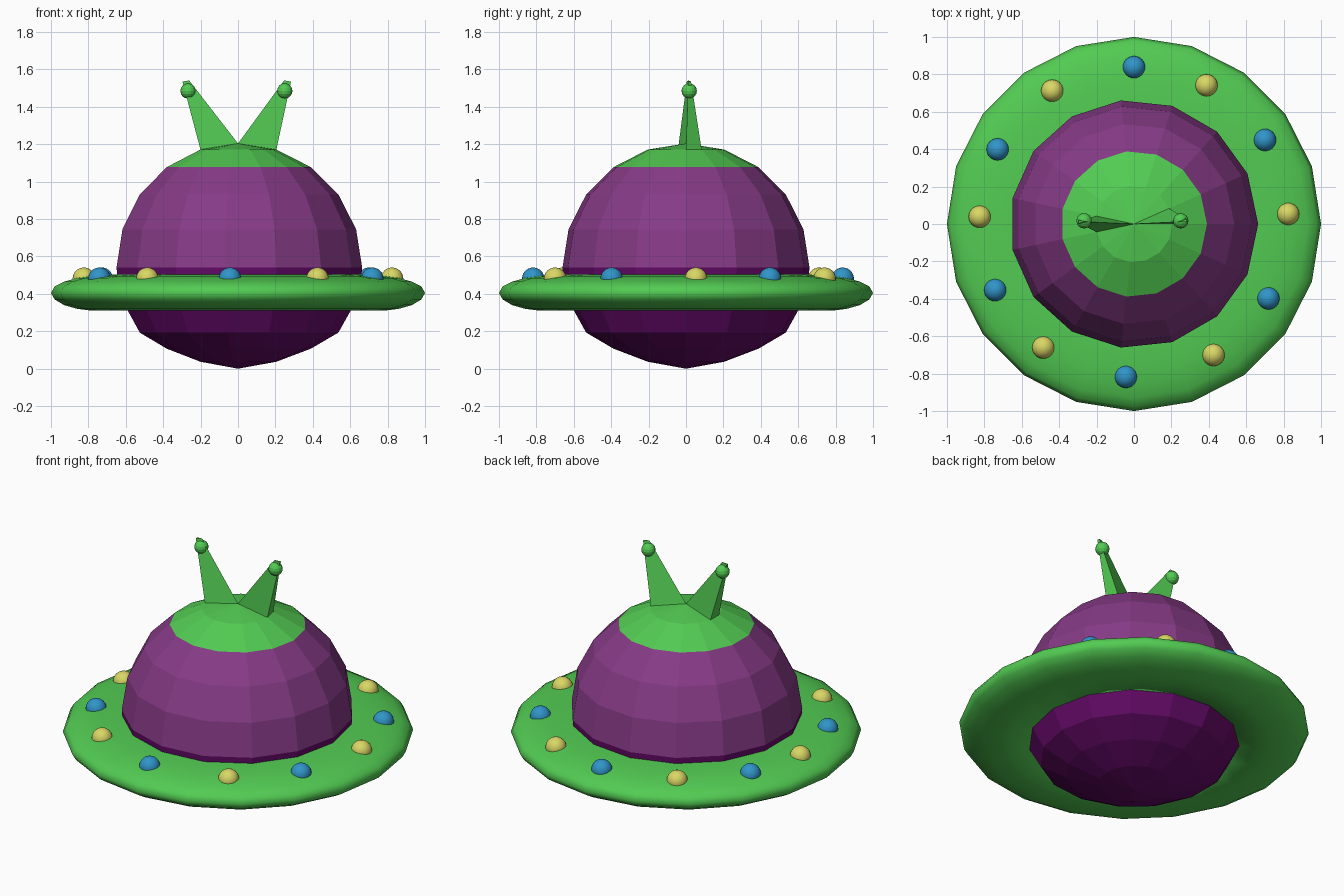
import bpy, bmesh
from math import sin, cos, radians, tau
from mathutils import Vector

if "Cube" in bpy.data.objects:
    bpy.data.objects.remove(bpy.data.objects["Cube"])


def material(name, rgb):
    m = bpy.data.materials.new(name)
    m.diffuse_color = (*rgb, 1)
    m.use_nodes = True
    m.node_tree.nodes["Principled BSDF"].inputs["Base Color"].default_value = m.diffuse_color
    return m


GREEN = material("green", (0.085, 0.6, 0.085))
PURPLE = material("purple", (0.24, 0.043, 0.24))
DARK = material("dark_purple", (0.13, 0.003, 0.14))
YELLOW = material("yellow", (0.7, 0.68, 0.13))
BLUE = material("blue", (0.03, 0.3, 0.58))


def finish(bm, name, mat, smooth=False):
    bmesh.ops.recalc_face_normals(bm, faces=bm.faces)
    for f in bm.faces:
        f.smooth = smooth
    me = bpy.data.meshes.new(name)
    bm.to_mesh(me)
    bm.free()
    me.materials.append(mat)
    ob = bpy.data.objects.new(name, me)
    bpy.context.collection.objects.link(ob)
    return ob


def lathe(profile, sides, closed=False):
    """Turn (radius, z) points about the z axis; radius 0 gives a pole."""
    bm = bmesh.new()
    rings = []
    for r, z in profile:
        if r == 0:
            rings.append([bm.verts.new((0, 0, z))] * sides)
        else:
            rings.append([bm.verts.new((r * cos(tau * i / sides), r * sin(tau * i / sides), z))
                          for i in range(sides)])
    pairs = list(zip(rings, rings[1:])) + ([(rings[-1], rings[0])] if closed else [])
    for a, b in pairs:
        for i in range(sides):
            j = (i + 1) % sides
            bm.faces.new(dict.fromkeys((a[i], a[j], b[j], b[i])))
    return bm


def ball(name, loc, r, mat, segs, rings, smooth):
    bm = bmesh.new()
    bmesh.ops.create_uvsphere(bm, u_segments=segs, v_segments=rings, radius=r)
    finish(bm, name, mat, smooth).location = loc


# Body: dark lower hull, purple dome, green cap (15 sides)
R, CZ = 0.664, 0.54
arc = [(R * sin(radians(a)), CZ + R * cos(radians(a))) for a in (90, 72, 54, 36, 18)]
hull = [(0, 0), (0.205, 0.037), (0.39, 0.107), (0.537, 0.193), (0.63, 0.36), (0.66, 0.5), arc[0]]
finish(lathe(hull, 15), "lower_hull", DARK)
finish(lathe(arc[:4], 15), "dome", PURPLE)

# Cap with two antennae tapered out of its top triangles
cap = lathe(arc[3:] + [(0, CZ + R)], 15)
cap.faces.ensure_lookup_table()
for sector, tip in ((0, (0.27, 0.017, 1.537)), (7, (-0.285, 0.012, 1.537))):
    cap.faces.ensure_lookup_table()
    top = [f for f in cap.faces if len(f.verts) == 3 and f.calc_center_median().z > 1.17]
    ang = tau * (sector + 0.5) / 15
    face = max(top, key=lambda f: f.calc_center_median().dot(Vector((cos(ang), sin(ang), 0))))
    new = bmesh.ops.extrude_discrete_faces(cap, faces=[face])["faces"][0]
    c = new.calc_center_median()
    for v in new.verts:
        v.co = Vector(tip) + (v.co - c) * 0.18
finish(cap, "cap_with_antennae", GREEN)
for side, x in (("right", 0.25), ("left", -0.267)):
    ball(side + "_antenna_ball", (x, 0.017, 1.485), 0.041, GREEN, 16, 8, False)

# Saucer rim (20 sides, rounded edge)
rim = [(0.55, 0.31), (0.78, 0.31), (0.86, 0.32), (0.93, 0.34), (0.98, 0.37), (1.0, 0.405),
       (0.98, 0.44), (0.93, 0.465), (0.86, 0.485), (0.78, 0.496), (0.66, 0.503), (0.55, 0.503)]
finish(lathe(rim, 20, closed=True), "saucer_rim", GREEN, True)

# Twelve alternating lights
angles = (90, 62, 32, 3, -29.5, -59, -93, -126, -154, 178, 152, 122)
for i, a in enumerate(angles):
    a = radians(a)
    ball(f"light_{i + 1}", (0.825 * cos(a), 0.01 + 0.828 * sin(a), 0.481), 0.06,
         YELLOW if i % 2 else BLUE, 24, 12, True)
